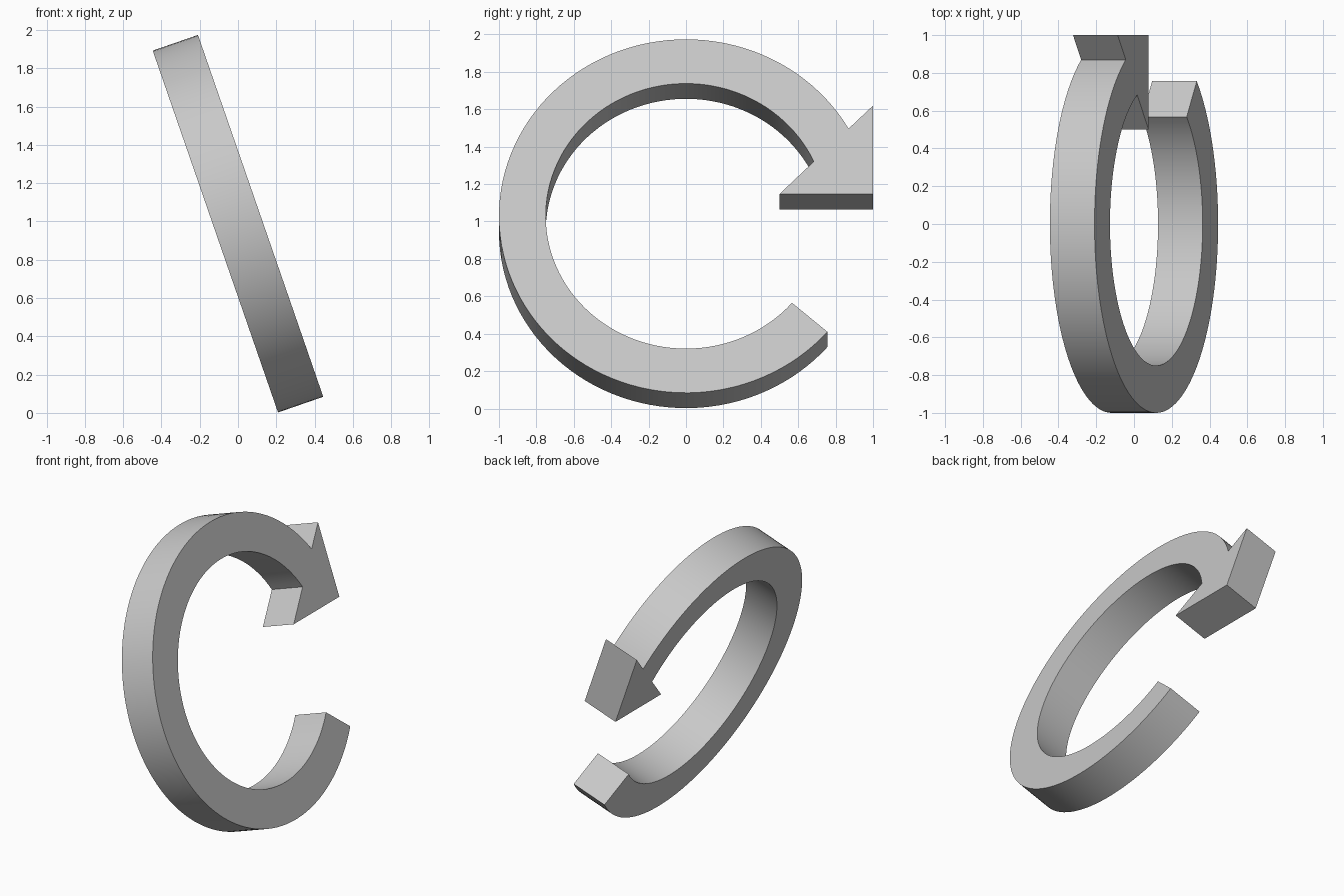
import bpy, bmesh
from math import sin, cos, radians, atan2
from mathutils import Matrix, Vector

cube = bpy.data.objects.get("Cube")
if cube:
    bpy.data.objects.remove(cube, do_unlink=True)

OUTER, INNER, THICK = 1.0, 0.75, 0.25
TILT, CENTRE_Z = radians(-19.1), 0.988
TAIL = radians(319.1)
STEPS = 96

grey = bpy.data.materials.new("light grey")
grey.use_nodes = True
colour = (0.58, 0.58, 0.58, 1)
grey.diffuse_color = colour
grey.node_tree.nodes["Principled BSDF"].inputs["Base Color"].default_value = colour


def arc(radius, start, end):
    """Points along a circle in the plane of the arrow."""
    angles = [start + (end - start) * i / STEPS for i in range(STEPS + 1)]
    return [(radius * cos(a), radius * sin(a)) for a in angles]


def neck(radius):
    """Angle where the 45 degree back edge of the head crosses a circle."""
    drop = 0.375
    y = (drop + (2 * radius ** 2 - drop ** 2) ** 0.5) / 2
    return atan2(y - drop, y)


# Outline: outer arc, tail end, inner arc, then the triangular head
outline = arc(OUTER, neck(OUTER), TAIL) + arc(INNER, TAIL, neck(INNER))
outline += [(0.5, 0.125), (1.0, 0.125), (1.0, 0.625)]

# Extrude the outline through the thickness, then lean it over
bm = bmesh.new()
face = bm.faces.new([bm.verts.new((-THICK / 2, y, z)) for y, z in outline])
extruded = bmesh.ops.extrude_face_region(bm, geom=[face], use_keep_orig=True)
moved = [g for g in extruded["geom"] if isinstance(g, bmesh.types.BMVert)]
bmesh.ops.translate(bm, verts=moved, vec=Vector((THICK, 0, 0)))
bmesh.ops.recalc_face_normals(bm, faces=bm.faces)
bm.transform(Matrix.Translation((0, 0, CENTRE_Z)) @ Matrix.Rotation(TILT, 4, 'Y'))

mesh = bpy.data.meshes.new("circular_arrow")
bm.to_mesh(mesh)
bm.free()
mesh.materials.append(grey)
arrow = bpy.data.objects.new("circular_arrow", mesh)
bpy.context.collection.objects.link(arrow)

# Smooth curved walls, sharp rims and corners
bpy.ops.object.select_all(action='DESELECT')
arrow.select_set(True)
bpy.context.view_layer.objects.active = arrow
bpy.ops.object.shade_smooth_by_angle(angle=radians(30))
